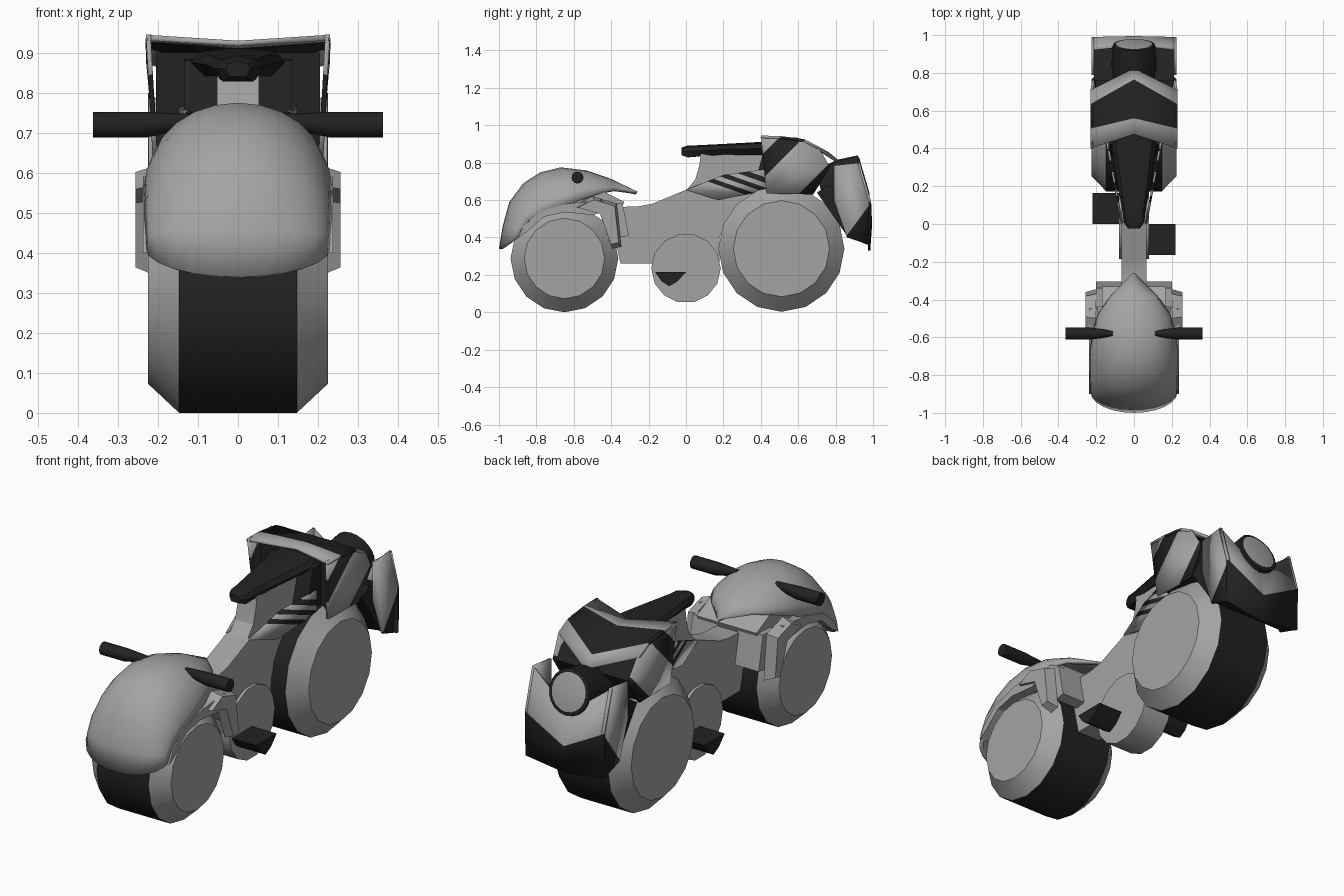
import bpy, bmesh
from math import sin, cos, pi, radians
from mathutils import Vector

if "Cube" in bpy.data.objects:
    bpy.data.objects.remove(bpy.data.objects["Cube"])


def material(name, colour):
    m = bpy.data.materials.new(name)
    m.use_nodes = True
    m.diffuse_color = colour
    m.node_tree.nodes["Principled BSDF"].inputs["Base Color"].default_value = colour
    return m


GREY = material("warm grey", (0.38, 0.365, 0.365, 1))
BLACK = material("near black", (0.016, 0.016, 0.016, 1))


def finish(name, bm, mats, rule=None, thick=0, angle=32):
    """Turn a bmesh into an object; rule(face) gives the material index."""
    bmesh.ops.recalc_face_normals(bm, faces=bm.faces)
    bm.normal_update()
    for f in bm.faces:
        f.smooth = True
        if rule:
            f.material_index = int(rule(f))
    mesh = bpy.data.meshes.new(name)
    bm.to_mesh(mesh)
    bm.free()
    for m in mats:
        mesh.materials.append(m)
    mesh.set_sharp_from_angle(angle=radians(angle))
    obj = bpy.data.objects.new(name, mesh)
    bpy.context.collection.objects.link(obj)
    if thick:
        mod = obj.modifiers.new("thickness", 'SOLIDIFY')
        mod.thickness = thick
    return obj


def loft(name, rings, mats, rule=None, closed=True, caps=True, thick=0, angle=32):
    """Bridge rows of points into a surface."""
    bm = bmesh.new()
    rows = [[bm.verts.new(p) for p in r] for r in rings]
    n = len(rows[0])
    for a, b in zip(rows, rows[1:]):
        for i in range(n if closed else n - 1):
            j = (i + 1) % n
            bm.faces.new((a[i], a[j], b[j], b[i]))
    if closed and caps:
        bm.faces.new(rows[0])
        bm.faces.new(rows[-1])
    return finish(name, bm, mats, rule, thick, angle)


def prism(name, profile, x0, x1, mat, inset=1.0):
    """Side profile (y, z) stretched from x0 to x1, the outer end optionally shrunk."""
    cy = sum(p[0] for p in profile) / len(profile)
    cz = sum(p[1] for p in profile) / len(profile)
    outer = [(x1, cy + (y - cy) * inset, cz + (z - cz) * inset) for y, z in profile]
    return loft(name, [[(x0, y, z) for y, z in profile], outer], [mat], angle=20)


def striped(name, points, direction, cuts, first=0, thick=0.012):
    """Flat panel cut into alternating stripes along a direction."""
    bm = bmesh.new()
    bm.faces.new([bm.verts.new(p) for p in points])
    d = Vector(direction)
    for c in cuts:
        bmesh.ops.bisect_plane(bm, geom=bm.verts[:] + bm.edges[:] + bm.faces[:],
                               plane_co=d * (c / d.length_squared), plane_no=d)

    def rule(f):
        return (first + sum(f.calc_center_median().dot(d) > c for c in cuts)) % 2
    return finish(name, bm, [GREY, BLACK], rule, thick)


def circle_x(x, y, z, r, n=16):
    return [(x, y + r * cos(2 * pi * i / n), z + r * sin(2 * pi * i / n)) for i in range(n)]


# Wheels: black tread, grey chamfers and hub discs
for name, y, z, r, rim in (("front_wheel", -0.65, 0.288, 0.288, 0.215),
                           ("rear_wheel", 0.51, 0.34, 0.337, 0.257)):
    loft(name, [circle_x(x, y, z, k) for x, k in
                ((-0.225, rim), (-0.147, r), (0.147, r), (0.225, rim))],
         [GREY, BLACK], lambda f: abs(f.calc_center_median().x) < 0.05 and abs(f.normal.x) < 0.5)

# Engine drum and main frame
loft("engine_drum", [circle_x(x, 0, 0.235, 0.186, 14) for x in (-0.08, 0.08)], [GREY])
prism("main_frame", [(-0.42, 0.56), (-0.25, 0.567), (-0.18, 0.58), (0, 0.655), (0.3, 0.7),
                     (0.36, 0.64), (0.24, 0.53), (0.18, 0.4), (0.18, 0.2), (-0.1, 0.26),
                     (-0.35, 0.26), (-0.38, 0.4)], -0.065, 0.065, GREY)
prism("seat_post", [(0, 0.65), (0.05, 0.71), (0.07, 0.78), (0.08, 0.85), (0.46, 0.87),
                    (0.46, 0.68)], -0.052, 0.052, GREY)

# Front dome: each station runs from the spine to the side edge and back
spine = [(-1.0, 0.34), (-0.98, 0.46), (-0.945, 0.59), (-0.87, 0.69), (-0.78, 0.748),
         (-0.67, 0.775), (-0.53, 0.758), (-0.4, 0.713), (-0.26, 0.645)]
edge = [(0.23, -0.89, 0.41), (0.23, -0.885, 0.44), (0.234, -0.84, 0.49), (0.236, -0.76, 0.53),
        (0.236, -0.67, 0.56), (0.22, -0.57, 0.6), (0.19, -0.47, 0.635), (0.12, -0.375, 0.655),
        (0.01, -0.265, 0.643)]
rows = []
for (ty, tz), (ex, ey, ez) in zip(spine, edge):
    row = []
    for i in range(-6, 7):
        a = i / 6 * pi / 2
        row.append((ex * sin(a), ey + (ty - ey) * cos(a), ez + (tz - ez) * cos(a)))
    rows.append(row)
loft("front_dome", rows, [GREY], closed=False, thick=0.018, angle=40)
prism("dome_deck", [(-0.78, 0.54), (-0.62, 0.63), (-0.45, 0.65), (-0.33, 0.59), (-0.35, 0.54)],
      -0.17, 0.17, GREY)

for s, side in ((1, "left"), (-1, "right")):
    # Wheel arch, shoulder and rear cover beside the front wheel
    prism(side + "_front_arch", [(-0.9, 0.40), (-0.87, 0.46), (-0.78, 0.54), (-0.64, 0.58),
                                 (-0.45, 0.6), (-0.42, 0.54), (-0.5, 0.52), (-0.65, 0.535),
                                 (-0.76, 0.51), (-0.85, 0.43)], s * 0.19, s * 0.238, GREY)
    prism(side + "_shoulder", [(-0.6, 0.57), (-0.5, 0.62), (-0.37, 0.58), (-0.345, 0.35),
                               (-0.395, 0.34), (-0.46, 0.53)], s * 0.2, s * 0.256, GREY, 0.85)
    prism(side + "_fork_cover", [(-0.44, 0.58), (-0.34, 0.585), (-0.305, 0.41), (-0.36, 0.4),
                                 (-0.42, 0.5)], s * 0.06, s * 0.2, GREY)

    # Handlebar with tapered inner end
    loft(side + "_handlebar", [circle_x(s * x, -0.58, z, r, 12) for x, z, r in
                               ((0.11, 0.735, 0.012), (0.17, 0.725, 0.024), (0.23, 0.72, 0.032),
                                (0.362, 0.72, 0.032))], [BLACK])

    # Foot peg, staggered from side to side
    prism(side + "_foot_peg", [(s * y, z) for y, z in ((-0.165, 0.215), (0, 0.215),
          (-0.045, 0.165), (-0.09, 0.14), (-0.13, 0.165))], s * 0.07, s * 0.22, BLACK)

    # Slatted fairing below the seat
    fairing = [(0, 0.655), (0.2, 0.735), (0.43, 0.765), (0.43, 0.64), (0.35, 0.635), (0.17, 0.6)]
    striped(side + "_slatted_fairing", [(s * (0.07 + 0.18 * y), y, z) for y, z in fairing],
            (0, 0.35, 1), (0.74, 0.765, 0.79, 0.815, 0.84, 0.87))

    # Tail cowl side with diagonal stripes
    wall = [(0.23, 0.4, 0.945), (0.23, 0.6, 0.932), (0.23, 0.71, 0.88), (0.22, 0.77, 0.775),
            (0.212, 0.68, 0.63), (0.213, 0.43, 0.635)]
    striped(side + "_cowl_side", [(s * x, y, z) for x, y, z in wall],
            (0, 1, -1), (-0.435, -0.305, -0.03))

    # Rear guard side, dark along its lower corner
    guard = [(0.79, 0.6), (0.79, 0.785), (0.93, 0.8), (0.99, 0.59), (0.985, 0.36), (0.86, 0.4)]
    striped(side + "_guard_side", [(s * 0.224, y, z) for y, z in guard],
            (0, -1.35, 1), (-0.75,), first=1)

# Tail cowl roof: chevron bands
roof = [((0.4, 0.945), (0.475, 0.93)), ((0.505, 0.942), (0.56, 0.925)),
        ((0.635, 0.925), (0.765, 0.855)), ((0.71, 0.885), (0.825, 0.805))]
loft("cowl_roof", [[(-0.23, *e), (0, *c), (0.23, *e)] for e, c in roof], [GREY, BLACK],
     lambda f: 0.53 < f.calc_center_median().y < 0.7, closed=False, thick=0.014, angle=10)
prism("cowl_filling", [(0.48, 0.64), (0.48, 0.9), (0.62, 0.89), (0.72, 0.83), (0.76, 0.77),
                       (0.68, 0.64)], -0.205, 0.205, BLACK)
prism("seat_base", [(0.36, 0.66), (0.42, 0.88), (0.55, 0.89), (0.55, 0.66)],
      -0.135, 0.135, BLACK)

# Seat: narrow nose widening to the cowl
seat = []
for y, w, low, top in ((-0.025, 0.03, 0.84, 0.88), (0.01, 0.055, 0.828, 0.892),
                       (0.06, 0.06, 0.832, 0.893), (0.2, 0.085, 0.843, 0.9),
                       (0.42, 0.118, 0.84, 0.912), (0.52, 0.118, 0.84, 0.912)):
    m = (low + top) / 2
    seat.append([(-w, y, m), (-w * 0.8, y, top - 0.008), (0, y, top), (w * 0.8, y, top - 0.008),
                 (w, y, m), (w * 0.7, y, low), (-w * 0.7, y, low)])
loft("seat", seat, [BLACK])

# Rear guard: V-shaped light band over a dark band
back = [((0.93, 0.8), (0.955, 0.63)), ((0.99, 0.59), (0.995, 0.47)), ((0.985, 0.36), (0.985, 0.33))]
loft("rear_guard", [[(-0.224, *e), (0, *c), (0.224, *e)] for e, c in back], [GREY, BLACK],
     lambda f: f.calc_center_median().z < 0.5, closed=False, thick=0.012, angle=10)
prism("guard_filling", [(0.7, 0.64), (0.76, 0.68), (0.94, 0.61), (0.975, 0.45), (0.97, 0.36),
                        (0.86, 0.41)], -0.212, 0.212, BLACK)

# Tail lamp: black barrel tilted upward with a grey lens
lamp = []
for t, r in ((-0.2, 0.1), (-0.07, 0.12), (0.04, 0.112), (0.045, 0.095)):
    c = Vector((0, 0.91 + t * 0.96, 0.72 + t * 0.28))
    lamp.append([c + Vector((r * cos(a), -0.28 * r * sin(a), 0.96 * r * sin(a)))
                 for a in (2 * pi * i / 20 for i in range(20))])
loft("tail_lamp", lamp, [BLACK, GREY], lambda f: f.normal.y > 0.93 and len(f.verts) > 4)
